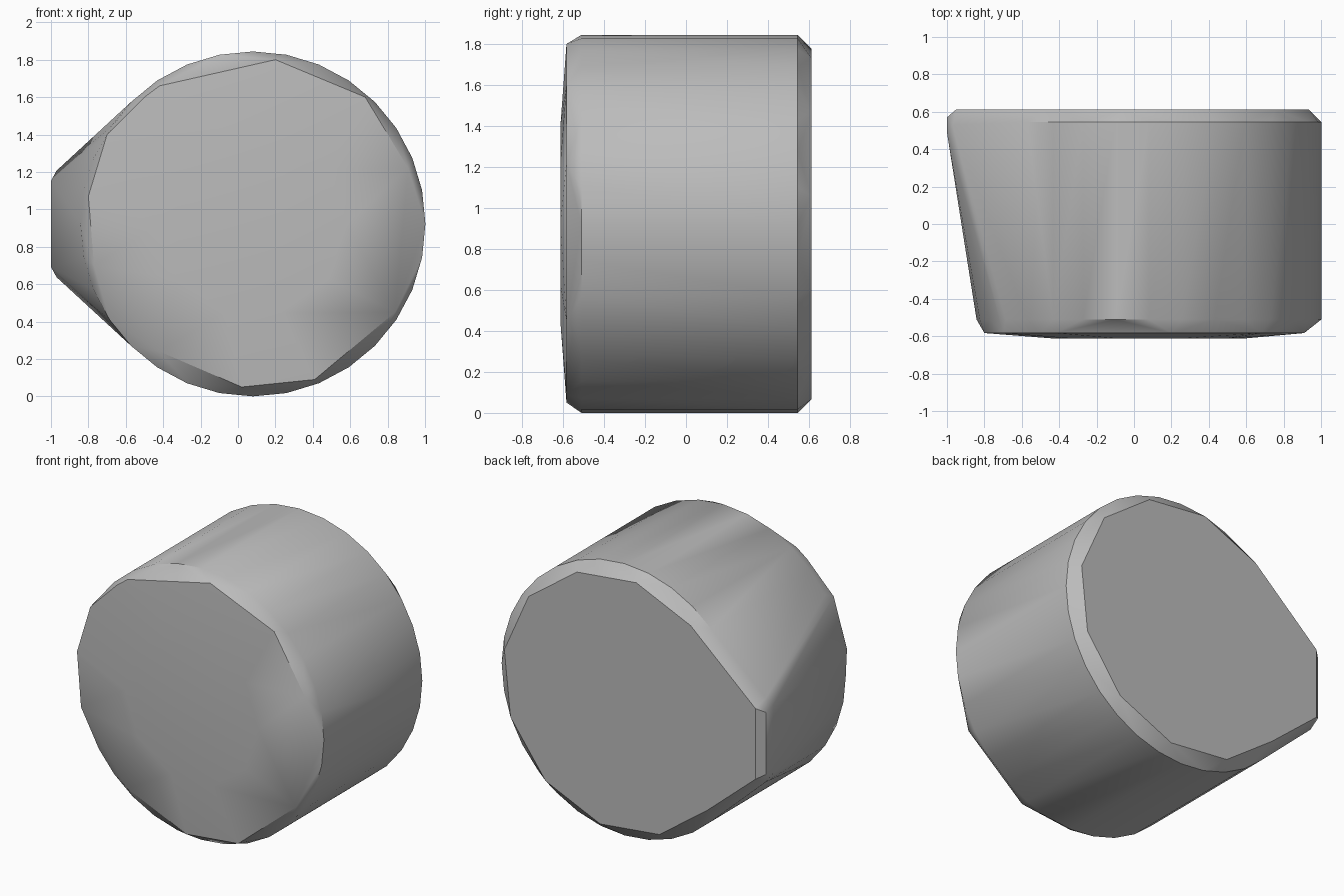
import bpy, bmesh, math

if "Cube" in bpy.data.objects:
    bpy.data.objects.remove(bpy.data.objects["Cube"], do_unlink=True)

CX, CZ, R = 0.08, 0.922, 0.922

# Single grey finish
grey = bpy.data.materials.new("plain grey")
grey.use_nodes = True
colour = (0.5, 0.5, 0.5, 1)
grey.diffuse_color = colour
grey.node_tree.nodes["Principled BSDF"].inputs["Base Color"].default_value = colour


def ring(y, radius, sides, turn=0.0):
    """Circle of points round the drum's axis."""
    angles = [math.tau * (i + turn) / sides for i in range(sides)]
    return [(CX + radius * math.cos(a), y, CZ + radius * math.sin(a)) for a in angles]


# Drum wall
points = ring(-0.51, R, 32) + ring(0.545, R, 32)
# Slightly domed front cap with an uneven rim
front_rim = [(-0.5, 1.6), (-0.42, 1.66), (0.2, 1.8), (0.3, 1.75), (0.68, 1.6),
             (0.91, 1.22), (0.84, 0.45), (0.41, 0.09), (0.02, 0.05),
             (-0.42, 0.24), (-0.77, 0.7), (-0.8, 1.07), (-0.7, 1.4)]
points += [(x, -0.583, z) for x, z in front_rim]
points += ring(-0.613, 0.5, 10)
# Flat back cap with a coarser rim
points += ring(0.613, 0.865, 12, 0.3)
# Wedge that widens towards the back on one side
for side in (-1, 1):
    for x, y, dz in [(-1, 0.49, 0.23), (-1, 0.57, 0.21),
                     (-0.97, 0.53, 0.285), (-0.95, 0.613, 0.24)]:
        points.append((x, y, CZ + side * dz))

bm = bmesh.new()
for p in points:
    bm.verts.new(p)
hull = bmesh.ops.convex_hull(bm, input=bm.verts)
loose = set(hull["geom_interior"]) | set(hull["geom_unused"])
bmesh.ops.delete(bm, geom=[v for v in loose if isinstance(v, bmesh.types.BMVert)],
                 context="VERTS")
bmesh.ops.dissolve_limit(bm, angle_limit=math.radians(0.5), verts=bm.verts, edges=bm.edges)
bmesh.ops.recalc_face_normals(bm, faces=bm.faces)

mesh = bpy.data.meshes.new("drum_body")
bm.to_mesh(mesh)
bm.free()
mesh.materials.append(grey)
body = bpy.data.objects.new("drum_body", mesh)
bpy.context.collection.objects.link(body)

bpy.ops.object.select_all(action="DESELECT")
body.select_set(True)
bpy.context.view_layer.objects.active = body
bpy.ops.object.shade_smooth_by_angle(angle=math.radians(30))
